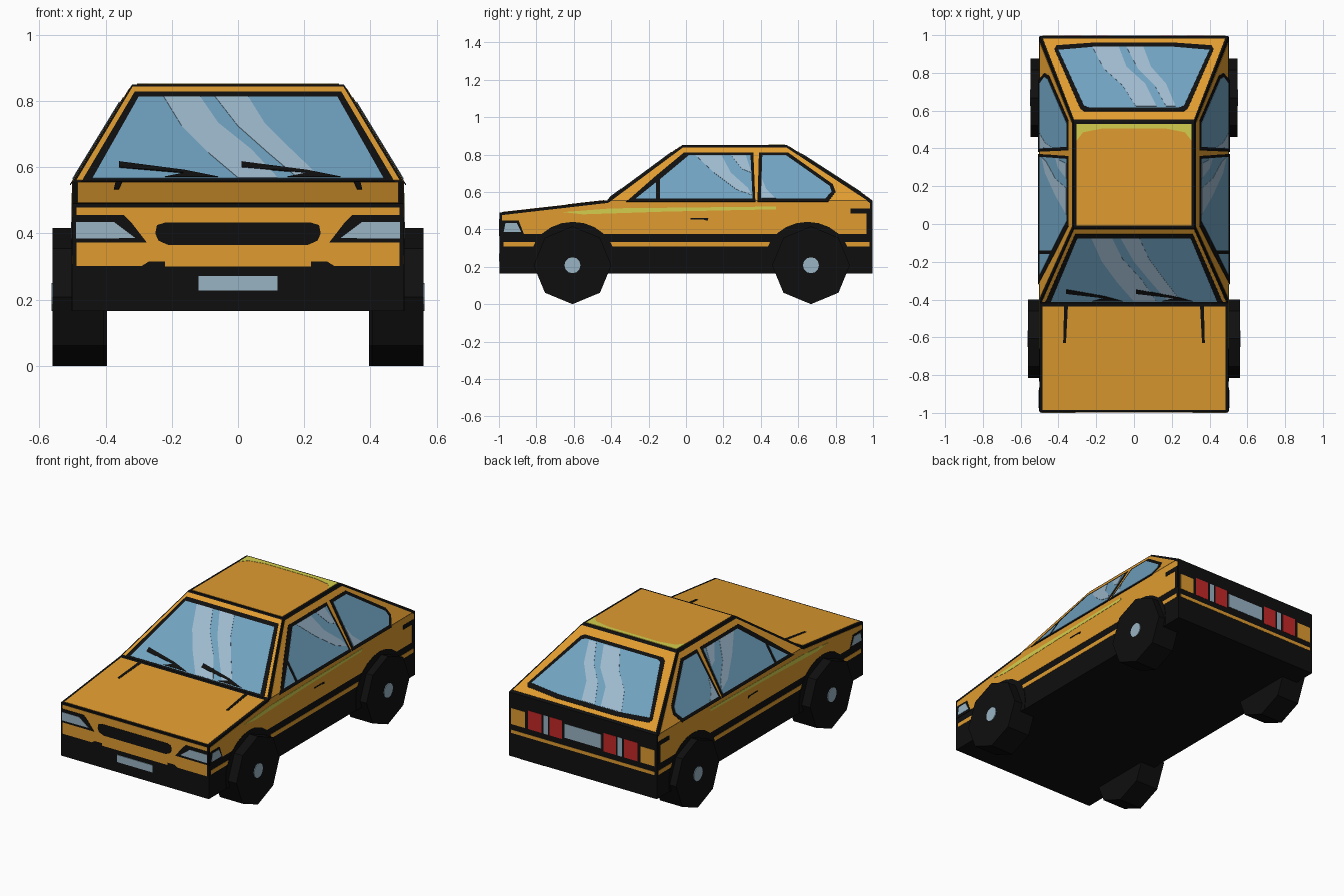
import bpy, bmesh, math
from mathutils import Vector, Matrix

if "Cube" in bpy.data.objects:
    bpy.data.objects.remove(bpy.data.objects["Cube"])


def material(name, rgb):
    m = bpy.data.materials.new(name)
    lin = [((c / 255 + 0.055) / 1.055) ** 2.4 if c > 10 else c / 3294 for c in rgb]
    m.diffuse_color = (*lin, 1)
    m.use_nodes = True
    m.node_tree.nodes["Principled BSDF"].inputs["Base Color"].default_value = m.diffuse_color
    return m


ORANGE = material("orange paint", (224, 156, 48))
BLACK = material("black", (15, 15, 15))
GLASS = material("blue glass", (112, 162, 192))
GLARE = material("glass glare", (158, 186, 206))
SILVER = material("silver lamp", (152, 180, 196))
RED = material("red lamp", (196, 40, 40))
YELLOW = material("yellow highlight", (212, 206, 76))

# Main dimensions: half length, half width, belt, roof and sill heights
L, W, BELT, ROOF, SILL, NOSE = 0.996, 0.5, 0.555, 0.85, 0.165, 0.49
ROOF_W, A0, A1, C1 = 0.32, -0.42, -0.02, 0.54
RISE = ROOF - BELT

# Flat body surfaces: map 2D drawing coordinates to 3D
SURF = {
    "front": lambda x, z: Vector((x, -L, z)),
    "rear": lambda x, z: Vector((x, L, z)),
    "side": lambda y, z: Vector((W, y, z)),
    "hood": lambda x, y: Vector((x, y, NOSE + (y + L) * (BELT - NOSE) / (A0 + L))),
    "roof": lambda x, y: Vector((x, y, ROOF)),
    "screen": lambda x, z: Vector((x, A0 + (z - BELT) * (A1 - A0) / RISE, z)),
    "tail": lambda x, y: Vector((x, y, ROOF - (y - C1) * RISE / (L - C1))),
    "cabin": lambda y, z: Vector((W - (z - BELT) * (W - ROOF_W) / RISE, y, z)),
}


def finish(name, bm, mat):
    bmesh.ops.recalc_face_normals(bm, faces=bm.faces[:])
    me = bpy.data.meshes.new(name)
    bm.to_mesh(me)
    bm.free()
    me.materials.append(mat)
    ob = bpy.data.objects.new(name, me)
    bpy.context.collection.objects.link(ob)
    return ob


def plate(name, surf, mat, layer, *outlines, mirror=False):
    """Thin plates on a body surface; higher layers lie over lower ones."""
    f = SURF[surf]
    o = f(0, 0.6)
    n = (f(1, 0.6) - o).cross(f(0, 1.6) - o).normalized()
    if n.dot(f(*outlines[0][0]) - Vector((0, 0.1, 0.4))) < 0:
        n.negate()
    bm = bmesh.new()
    for pts in outlines:
        for sx in ((1, -1) if mirror else (1,)):
            flip = Vector((sx, 1, 1))
            lo = [bm.verts.new(f(*p) * flip) for p in pts]
            hi = [bm.verts.new((f(*p) + n * 0.0016 * layer) * flip) for p in pts]
            bm.faces.new(lo)
            bm.faces.new(hi)
            for i in range(len(pts)):
                j = (i + 1) % len(pts)
                bm.faces.new((lo[i], lo[j], hi[j], hi[i]))
    return finish(name, bm, mat)


def sym(pts):
    return pts + [(-x, v) for x, v in reversed(pts) if x]


def rect(a, b, c, d):
    return [(a, c), (b, c), (b, d), (a, d)]


# Body shell: extruded side profile, cabin raised and tapered from the belt
bm = bmesh.new()
prof = [(-L, SILL), (-L, NOSE), (A0, BELT), (L, BELT), (L, SILL)]
ring = [[bm.verts.new((s * W, y, z)) for y, z in prof] for s in (-1, 1)]
for r in ring:
    bm.faces.new(r)
for i in range(5):
    j = (i + 1) % 5
    quad = bm.faces.new((ring[0][i], ring[0][j], ring[1][j], ring[1][i]))
    if i == 2:
        deck = quad
cab = bmesh.ops.extrude_discrete_faces(bm, faces=[deck])["faces"][0]
for v in cab.verts:
    v.co = (math.copysign(ROOF_W, v.co.x), A1 if v.co.y < 0 else C1, ROOF)
finish("body", bm, BLACK)

# Hood and roof panels
plate("hood_panel", "hood", ORANGE, 1, rect(-0.485, 0.485, -0.984, -0.437))
plate("hood_crease", "hood", BLACK, 2,
      [(0.35, -0.437), (0.37, -0.437), (0.375, -0.63), (0.36, -0.63)], mirror=True)
plate("roof_panel", "roof", ORANGE, 1, rect(-0.305, 0.305, -0.008, 0.53))
plate("roof_highlight", "roof", YELLOW, 2,
      sym([(0.305, 0.53), (0.305, 0.44), (0.27, 0.485), (0.17, 0.505)]))

# Windscreen with frame, glare and wipers
plate("windscreen_pillars", "screen", ORANGE, 1, sym([(0.488, 0.56), (0.318, 0.843)]))
plate("windscreen_seal", "screen", BLACK, 2, sym([(0.472, 0.556), (0.312, 0.826)]))
plate("windscreen_glass", "screen", GLASS, 3, sym([(0.44, 0.563), (0.3, 0.81)]))
plate("windscreen_glare", "screen", GLARE, 4,
      [(-0.225, 0.81), (-0.115, 0.81), (-0.06, 0.73), (0.04, 0.65), (0.12, 0.564),
       (0.0, 0.564), (-0.09, 0.64), (-0.17, 0.72)],
      [(-0.07, 0.81), (0.03, 0.81), (0.08, 0.73), (0.16, 0.65), (0.25, 0.564),
       (0.18, 0.564), (0.09, 0.64), (0.0, 0.72)])
plate("wipers", "screen", BLACK, 5,
      *[[(x, 0.612), (x + 0.2, 0.586), (x + 0.3, 0.566), (x + 0.14, 0.566),
         (x + 0.2, 0.578), (x, 0.595)] for x in (-0.36, 0.01)])

# Rear window
plate("tailgate_frame", "tail", ORANGE, 1, sym([(0.318, 0.553), (0.483, 0.982)]))
plate("rear_window_seal", "tail", BLACK, 2,
      sym([(0.265, 0.596), (0.285, 0.61), (0.422, 0.925), (0.41, 0.945), (0.2, 0.96)]))
plate("rear_window_glass", "tail", GLASS, 3,
      sym([(0.24, 0.615), (0.265, 0.625), (0.4, 0.92), (0.2, 0.937)]))
plate("rear_window_glare", "tail", GLARE, 4,
      [(-0.22, 0.935), (-0.08, 0.935), (-0.04, 0.83), (0.06, 0.74), (0.12, 0.62),
       (0.01, 0.62), (-0.06, 0.73), (-0.16, 0.82)],
      [(-0.04, 0.935), (0.05, 0.935), (0.09, 0.83), (0.17, 0.74), (0.22, 0.62),
       (0.17, 0.62), (0.11, 0.73), (0.02, 0.82)])

# Side windows
plate("cabin_side_frames", "cabin", ORANGE, 1,
      [(-0.395, 0.556), (-0.015, 0.838), (0.535, 0.838), (0.965, 0.556)], mirror=True)
plate("side_window_seals", "cabin", BLACK, 2,
      [(-0.32, 0.546), (-0.155, 0.69), (-0.01, 0.81), (0.36, 0.81), (0.371, 0.546)],
      [(0.382, 0.546), (0.39, 0.81), (0.545, 0.81), (0.785, 0.64), (0.8, 0.6), (0.76, 0.546)],
      mirror=True)
plate("side_window_glass", "cabin", GLASS, 3,
      [(-0.27, 0.562), (-0.16, 0.65), (-0.16, 0.562)],
      [(-0.14, 0.562), (-0.14, 0.665), (0.015, 0.794), (0.345, 0.794), (0.356, 0.562)],
      [(0.4, 0.562), (0.408, 0.794), (0.535, 0.794), (0.768, 0.63), (0.778, 0.6), (0.745, 0.562)],
      mirror=True)
plate("side_window_glare", "cabin", GLARE, 4,
      [(0.05, 0.794), (0.19, 0.794), (0.24, 0.7), (0.33, 0.62), (0.354, 0.58),
       (0.27, 0.61), (0.15, 0.7)],
      [(0.24, 0.794), (0.32, 0.794), (0.35, 0.7), (0.3, 0.72)],
      [(0.405, 0.67), (0.43, 0.61), (0.48, 0.563), (0.403, 0.563)], mirror=True)

# Side paint, trim stripe, arches and marks
plate("side_panels", "side", ORANGE, 1,
      [(-0.985, 0.375), (-0.985, 0.476), (A0, 0.541), (-0.395, 0.554), (0.965, 0.554),
       (0.985, 0.54), (0.985, 0.375)],
      rect(-0.975, 0.98, 0.308, 0.333), mirror=True)


def arch(cy):
    pts = [(cy + 0.23 * math.cos(a), 0.23 + 0.21 * math.sin(a))
           for a in [math.pi * i / 12 for i in range(13)]]
    return pts + [(cy - 0.225, SILL), (cy + 0.225, SILL)]


plate("wheel_arches", "side", BLACK, 2, arch(-0.605), arch(0.65), mirror=True)
plate("side_highlight", "side", YELLOW, 2,
      [(-0.66, 0.492), (-0.4, 0.512), (0.48, 0.522), (0.48, 0.507), (-0.1, 0.495),
       (-0.55, 0.48)], mirror=True)
plate("door_handle", "side", BLACK, 2,
      [(0.025, 0.46), (0.12, 0.46), (0.115, 0.445), (0.09, 0.453), (0.025, 0.453)], mirror=True)
plate("side_lamp_surrounds", "side", BLACK, 2,
      [(-0.99, 0.37), (-0.99, 0.448), (-0.895, 0.448), (-0.865, 0.37)],
      rect(0.88, 0.99, 0.485, 0.512), rect(0.965, 0.99, 0.375, 0.485), mirror=True)
plate("side_lamps", "side", SILVER, 3,
      [(-0.975, 0.385), (-0.965, 0.435), (-0.905, 0.435), (-0.88, 0.385)], mirror=True)

# Front face
plate("front_panel", "front", ORANGE, 1,
      rect(-0.488, 0.488, 0.372, 0.479),
      [(-0.488, 0.372), (0.488, 0.372), (0.488, 0.302), (0.29, 0.302), (0.27, 0.315),
       (-0.27, 0.315), (-0.29, 0.302), (-0.488, 0.302)],
      rect(-0.22, 0.22, 0.3, 0.315))
plate("headlight_surrounds", "front", BLACK, 2,
      [(0.498, 0.372), (0.498, 0.455), (0.345, 0.455), (0.32, 0.43), (0.275, 0.372)], mirror=True)
plate("headlights", "front", SILVER, 3,
      [(0.49, 0.384), (0.49, 0.435), (0.375, 0.435), (0.31, 0.386)], mirror=True)
plate("grille", "front", BLACK, 2,
      sym([(0.21, 0.365), (0.24, 0.378), (0.25, 0.4), (0.245, 0.425), (0.22, 0.433)]))
plate("front_number_plate", "front", SILVER, 2, rect(-0.12, 0.12, 0.228, 0.272))

# Rear face
plate("rear_trim_stripe", "rear", ORANGE, 1, rect(-0.485, 0.485, 0.308, 0.328))
plate("rear_amber_lamps", "rear", ORANGE, 1, rect(0.39, 0.485, 0.362, 0.46), mirror=True)
plate("rear_red_lamps", "rear", RED, 1, rect(0.14, 0.225, 0.362, 0.475),
      rect(0.28, 0.37, 0.362, 0.475), mirror=True)
plate("reversing_lamps", "rear", SILVER, 1, rect(0.236, 0.266, 0.362, 0.475), mirror=True)
plate("rear_number_plate", "rear", SILVER, 1, rect(-0.125, 0.125, 0.375, 0.46))


# Wheels: eight-sided tyres standing on a corner, with small hubs
def disc(name, mat, x0, x1, cy, r, sides):
    bm = bmesh.new()
    place = Matrix.Translation(((x0 + x1) / 2, cy, 0.208)) @ Matrix.Rotation(math.pi / 2, 4, 'Y')
    bmesh.ops.create_cone(bm, cap_ends=True, segments=sides, radius1=r, radius2=r,
                          depth=abs(x1 - x0), matrix=place)
    finish(name, bm, mat)


for end, cy, x0, x1 in (("front", -0.607, 0.405, 0.56), ("rear", 0.668, 0.395, 0.547)):
    for side, s in (("right", 1), ("left", -1)):
        disc(f"{end}_{side}_tyre", BLACK, s * x0, s * x1, cy, 0.208, 8)
        disc(f"{end}_{side}_hub", SILVER, s * x1, s * (x1 + 0.004), cy, 0.043, 12)
